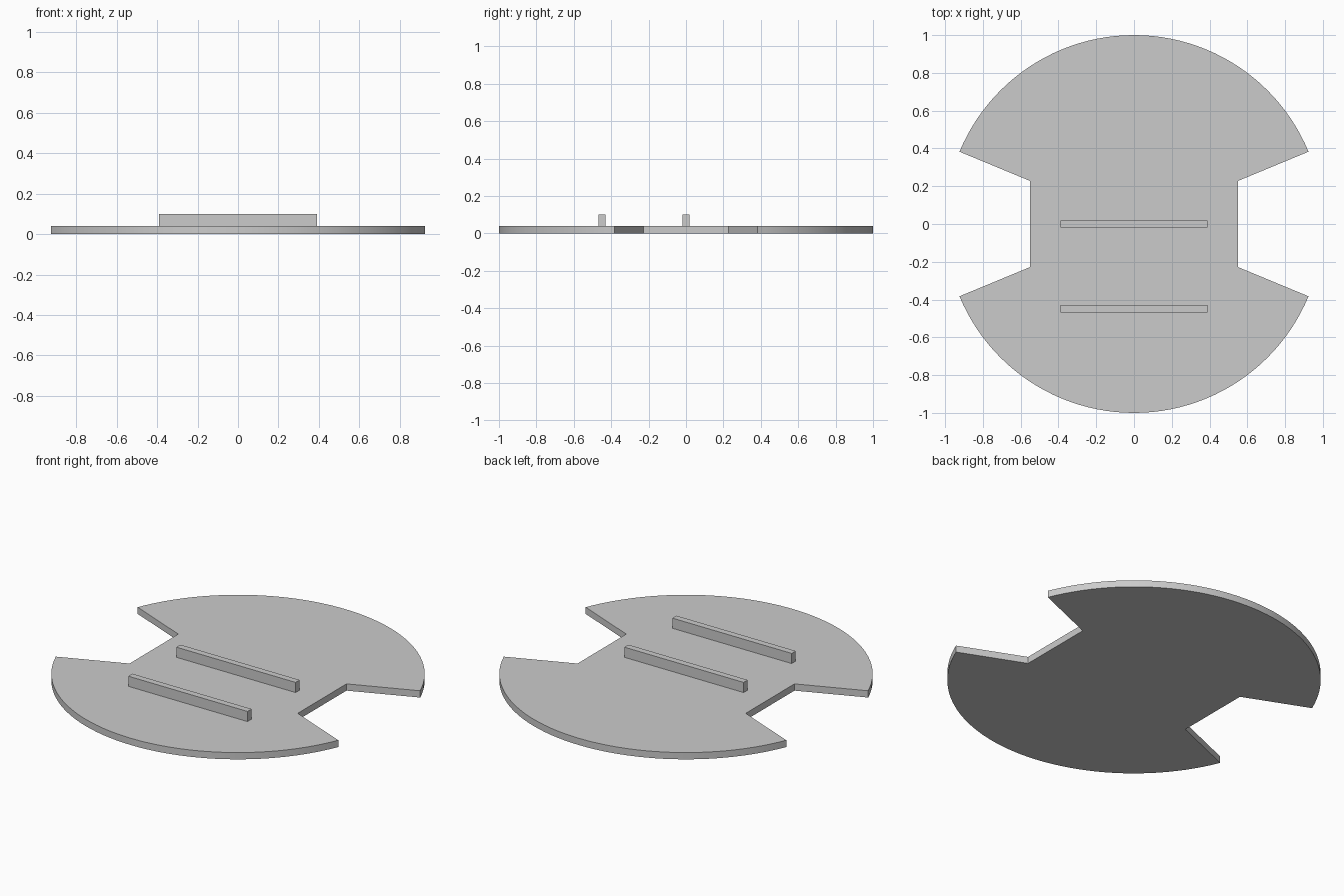
import bpy, bmesh, math

cube = bpy.data.objects.get("Cube")
if cube:
    bpy.data.objects.remove(cube, do_unlink=True)

THICK = 0.04      # plate thickness
RIB_TOP = 0.10
NECK = 0.55       # half width between the notches
NOTCH = math.radians(22.5)
STEPS = 48

grey = bpy.data.materials.new("plain grey")
grey.use_nodes = True
colour = (0.6, 0.6, 0.6, 1)
grey.diffuse_color = colour
grey.node_tree.nodes["Principled BSDF"].inputs["Base Color"].default_value = colour


def prism(name, outline, z0, z1):
    """Extrude a flat outline into a solid."""
    bm = bmesh.new()
    face = bm.faces.new([bm.verts.new((x, y, z0)) for x, y in outline])
    top = bmesh.ops.extrude_face_region(bm, geom=[face])["geom"]
    verts = [v for v in top if isinstance(v, bmesh.types.BMVert)]
    bmesh.ops.translate(bm, verts=verts, vec=(0, 0, z1 - z0))
    bmesh.ops.recalc_face_normals(bm, faces=bm.faces)
    mesh = bpy.data.meshes.new(name)
    bm.to_mesh(mesh)
    bm.free()
    mesh.materials.append(grey)
    obj = bpy.data.objects.new(name, mesh)
    bpy.context.collection.objects.link(obj)
    return obj


# Round plate with a wedge notch on each side
half = []
for i in range(STEPS + 1):
    a = NOTCH + (math.pi - 2 * NOTCH) * i / STEPS
    half.append((math.cos(a), math.sin(a)))
inner = NECK * math.tan(NOTCH)
half = [(NECK, inner)] + half + [(-NECK, inner)]
plate = prism("notched_plate", half + [(-x, -y) for x, y in half], 0, THICK)

bpy.ops.object.select_all(action="DESELECT")
plate.select_set(True)
bpy.context.view_layer.objects.active = plate
bpy.ops.object.shade_smooth_by_angle(angle=math.radians(20))

# Two raised ribs on top
for name, y in (("middle_rib", 0), ("front_rib", -0.449)):
    w, d = 0.39, 0.019
    prism(name, [(-w, y - d), (w, y - d), (w, y + d), (-w, y + d)], THICK, RIB_TOP)
